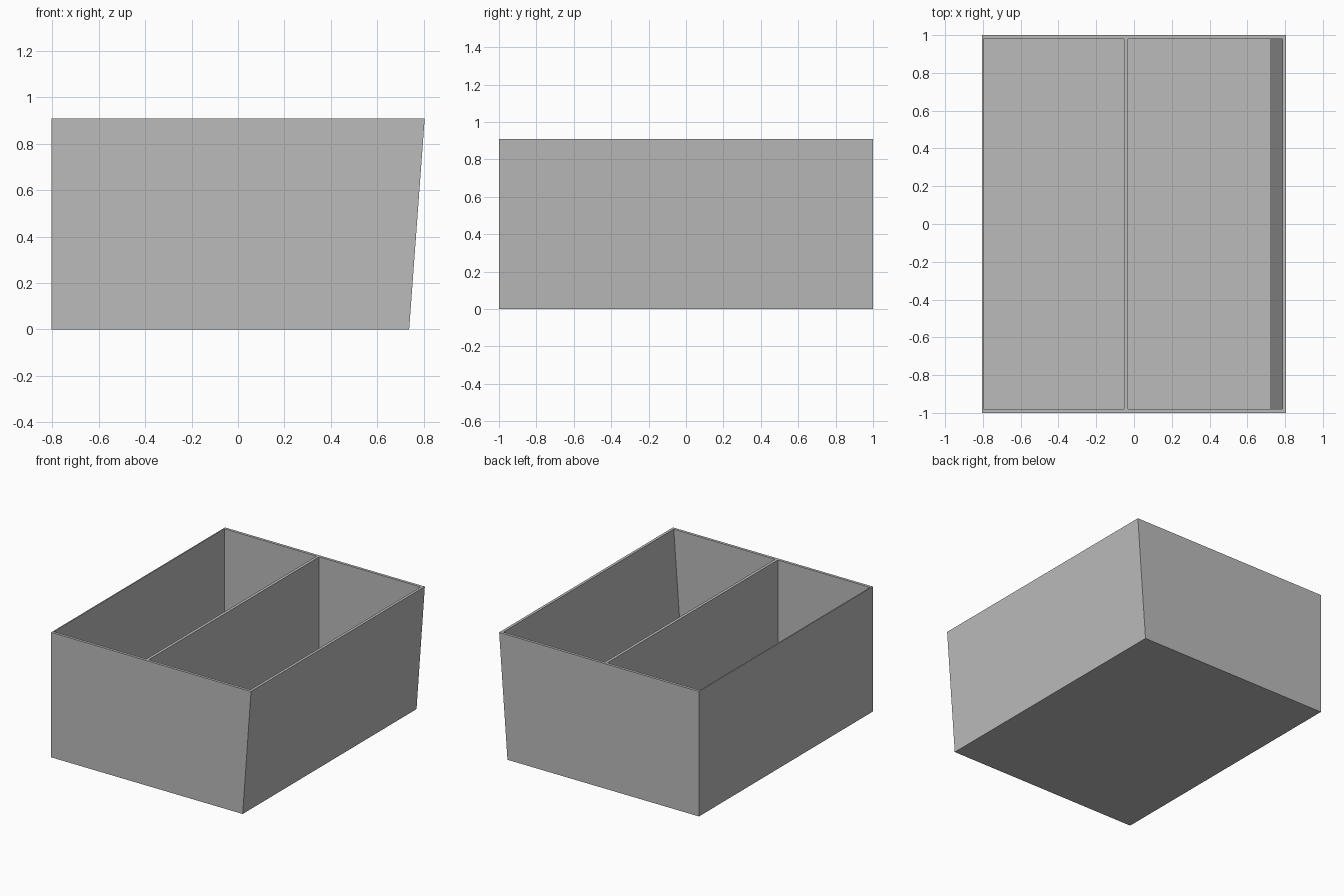
import bpy
import bmesh

if "Cube" in bpy.data.objects:
    bpy.data.objects.remove(bpy.data.objects["Cube"], do_unlink=True)

# Main dimensions
HEIGHT = 0.91
FLOOR = 0.01
WALL = 0.02
BACK_PANEL = 0.009
LEFT, RIGHT_LOW, RIGHT_TOP = -0.805, 0.738, 0.805

grey = bpy.data.materials.new("plain grey")
grey.use_nodes = True
grey.diffuse_color = (0.5, 0.5, 0.5, 1)
grey.node_tree.nodes["Principled BSDF"].inputs["Base Color"].default_value = (0.5, 0.5, 0.5, 1)


def slope_x(z):
    """Outer x of the slanted wall at height z."""
    return RIGHT_LOW + (RIGHT_TOP - RIGHT_LOW) * z / HEIGHT


def board(name, profile, y0, y1):
    """Extrude an (x, z) outline from y0 to y1."""
    bm = bmesh.new()
    face = bm.faces.new([bm.verts.new((x, y0, z)) for x, z in profile])
    extruded = bmesh.ops.extrude_face_region(bm, geom=[face])["geom"]
    verts = [g for g in extruded if isinstance(g, bmesh.types.BMVert)]
    bmesh.ops.translate(bm, verts=verts, vec=(0, y1 - y0, 0))
    bmesh.ops.recalc_face_normals(bm, faces=bm.faces)
    mesh = bpy.data.meshes.new(name)
    bm.to_mesh(mesh)
    bm.free()
    mesh.materials.append(grey)
    obj = bpy.data.objects.new(name, mesh)
    bpy.context.collection.objects.link(obj)
    return obj


def upright(x0, x1):
    return [(x0, FLOOR), (x1, FLOOR), (x1, HEIGHT), (x0, HEIGHT)]


# Floor
board("floor", [(LEFT, 0), (RIGHT_LOW, 0), (slope_x(FLOOR), FLOOR), (LEFT, FLOOR)], -1, 1)

# Front and back walls follow the slant
end = [(LEFT, FLOOR), (slope_x(FLOOR), FLOOR), (RIGHT_TOP, HEIGHT), (LEFT, HEIGHT)]
board("front_wall", end, -1, -1 + WALL)
board("back_wall", end, 1 - WALL, 1)

# Straight side, divider and slanted side fit between the end walls
inner = 1 - WALL
board("straight_side", upright(LEFT, LEFT + BACK_PANEL), -inner, inner)
board("divider", upright(-0.053, -0.032), -inner, inner)
low = slope_x(FLOOR)
board("slanted_side", [(low - WALL, FLOOR), (low, FLOOR),
                       (RIGHT_TOP, HEIGHT), (RIGHT_TOP - WALL, HEIGHT)], -inner, inner)
